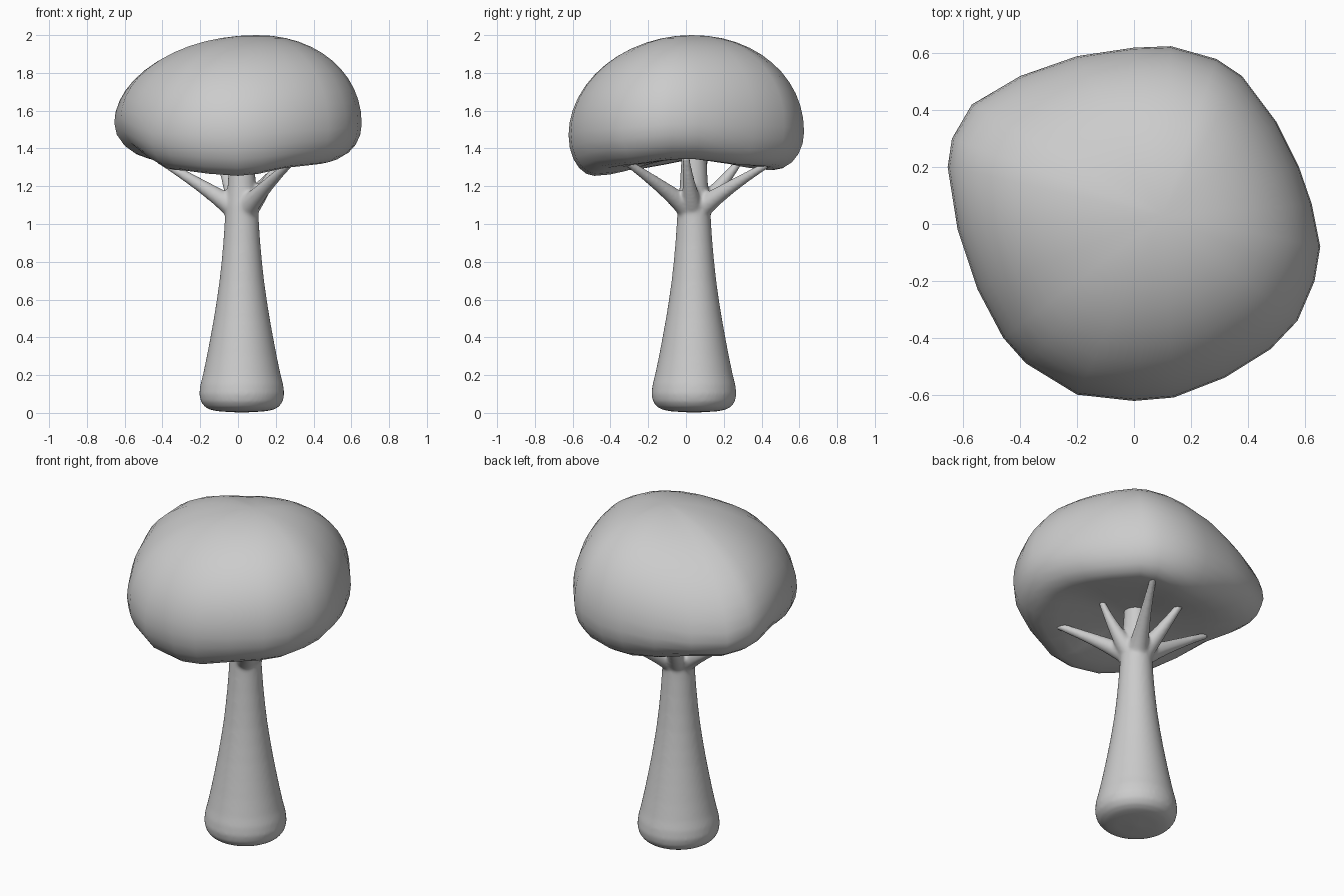
import bpy, bmesh, math
from mathutils import Vector

if "Cube" in bpy.data.objects:
    bpy.data.objects.remove(bpy.data.objects["Cube"])


def skin_rings(name, rings, start=None, end=None):
    """Bridge rings of equal size; each end closes with a pole or a flat cap."""
    bm = bmesh.new()
    loops = [[bm.verts.new(p) for p in ring] for ring in rings]
    n = len(loops[0])
    for a, b in zip(loops, loops[1:]):
        for i in range(n):
            j = (i + 1) % n
            bm.faces.new((a[i], a[j], b[j], b[i]))
    for loop, pole in ((loops[0], start), (loops[-1], end)):
        if pole is None:
            bm.faces.new(loop)
        else:
            v = bm.verts.new(pole)
            for i in range(n):
                bm.faces.new((loop[i], loop[(i + 1) % n], v))
    bmesh.ops.recalc_face_normals(bm, faces=bm.faces)
    mesh = bpy.data.meshes.new(name)
    bm.to_mesh(mesh)
    bm.free()
    mesh.shade_smooth()
    obj = bpy.data.objects.new(name, mesh)
    bpy.context.collection.objects.link(obj)
    return obj


def circle(center, radius, axis=Vector((0, 0, 1)), n=20):
    q = Vector((0, 0, 1)).rotation_difference(axis)
    return [center + q @ Vector((radius * math.cos(2 * math.pi * i / n),
                                 radius * math.sin(2 * math.pi * i / n), 0))
            for i in range(n)]


# Trunk: flared lathe profile (radius, height)
profile = [(0.12, 0.008), (0.165, 0.016), (0.196, 0.032), (0.217, 0.06), (0.225, 0.1),
           (0.219, 0.15), (0.206, 0.2), (0.185, 0.3), (0.166, 0.4), (0.148, 0.5), (0.132, 0.6),
           (0.118, 0.7), (0.107, 0.8), (0.098, 0.9), (0.091, 1.0),
           (0.086, 1.1), (0.075, 1.2), (0.064, 1.39)]
trunk_xy = Vector((0.02, 0.042, 0))
trunk = skin_rings("trunk", [circle(trunk_xy + Vector((0, 0, z)), r, n=48) for r, z in profile],
                   start=trunk_xy + Vector((0, 0, 0.001)))
parts = [trunk]

# Branches: tapered limbs leaving the trunk near its top
tips = [(-0.43, 0.1, 1.345), (-0.1, 0.3, 1.355), (0.23, 0.44, 1.32),
        (0.23, 0.0, 1.355), (0.30, -0.34, 1.345)]
for k, tip in enumerate(tips):
    tip = Vector(tip)
    out = tip - trunk_xy
    out.z = 0
    out.normalize()
    a = trunk_xy + Vector((0, 0, 1.05))
    b = trunk_xy + out * 0.11 + Vector((0, 0, 1.145))
    rings = []
    for i in range(11):
        t = i / 10
        p = a * (1 - t) ** 2 + b * 2 * t * (1 - t) + tip * t * t
        d = (b - a) * (1 - t) + (tip - b) * t
        rings.append(circle(p, 0.05 * (1 - t) ** 1.2 + 0.019, d.normalized(), 16))
    parts.append(skin_rings(f"branch_{k + 1}", rings))

# Fuse trunk and branches into one softly blended skin
for p in parts:
    p.select_set(True)
bpy.context.view_layer.objects.active = trunk
bpy.ops.object.join()
trunk.name = "trunk_and_branches"
fuse = trunk.modifiers.new("fuse", 'REMESH')
fuse.mode = 'VOXEL'
fuse.voxel_size = 0.01
fuse.use_smooth_shade = True
soft = trunk.modifiers.new("soften", 'SMOOTH')
soft.factor = 0.5
soft.iterations = 8

# Canopy: irregular plan outline, domed above, dished below
outline = [(0.655, -0.08), (0.625, 0.07), (0.58, 0.2), (0.5, 0.36), (0.38, 0.52), (0.29, 0.58),
           (0.13, 0.625), (0, 0.62), (-0.2, 0.59), (-0.4, 0.52), (-0.57, 0.42), (-0.64, 0.3),
           (-0.655, 0.2), (-0.62, -0.02), (-0.55, -0.23), (-0.46, -0.4), (-0.38, -0.49),
           (-0.2, -0.6), (0, -0.622), (0.14, -0.61), (0.32, -0.54), (0.48, -0.44),
           (0.575, -0.34), (0.635, -0.2)]
# Values every 45 degrees, counter-clockwise from +x
RIM = [1.53, 1.52, 1.48, 1.48, 1.56, 1.48, 1.47, 1.50]        # height of widest point
LOW = [1.345, 1.31, 1.285, 1.335, 1.335, 1.285, 1.255, 1.31]  # lowest height
INNER = [0.74, 0.8, 0.74, 0.66, 0.54, 0.74, 0.78, 0.77]       # radius of lowest point
FULL = [0.96, 0.94, 0.97, 1.1, 1.0, 1.0, 1.02, 0.97]          # below 1 bulges the dome


def around(table, x, y):
    u = (math.atan2(y, x) % (2 * math.pi)) / (math.pi / 4)
    i, f = int(u), u - int(u)
    f = f * f * (3 - 2 * f)
    return table[i % 8] * (1 - f) + table[(i + 1) % 8] * f


APEX = Vector((0.1, 0.03, 2.0))
BASE_Z = 1.35
rings = []
for i in range(1, 13):
    u = math.pi / 2 * i / 12
    ring = []
    for x, y in outline:
        k = around(FULL, x, y)
        rho, h = math.sin(u) ** k, max(math.cos(u), 0) ** k
        ring.append((x * rho + APEX.x * (1 - rho), y * rho + APEX.y * (1 - rho),
                     around(RIM, x, y) * (1 - h) + APEX.z * h))
    rings.append(ring)
for i in range(1, 6):
    u = math.pi / 2 * i / 5
    ring = []
    for x, y in outline:
        k = around(INNER, x, y)
        rho, h = k + (1 - k) * math.cos(u), math.sin(u)
        ring.append((x * rho, y * rho, around(RIM, x, y) * (1 - h) + around(LOW, x, y) * h))
    rings.append(ring)
for i in range(1, 6):
    t = i / 6
    s = t * t * (3 - 2 * t)
    ring = []
    for x, y in outline:
        rho = around(INNER, x, y) * (1 - t)
        ring.append((x * rho, y * rho, around(LOW, x, y) * (1 - s) + BASE_Z * s))
    rings.append(ring)
skin_rings("canopy", rings, start=APEX, end=(0, 0, BASE_Z))
